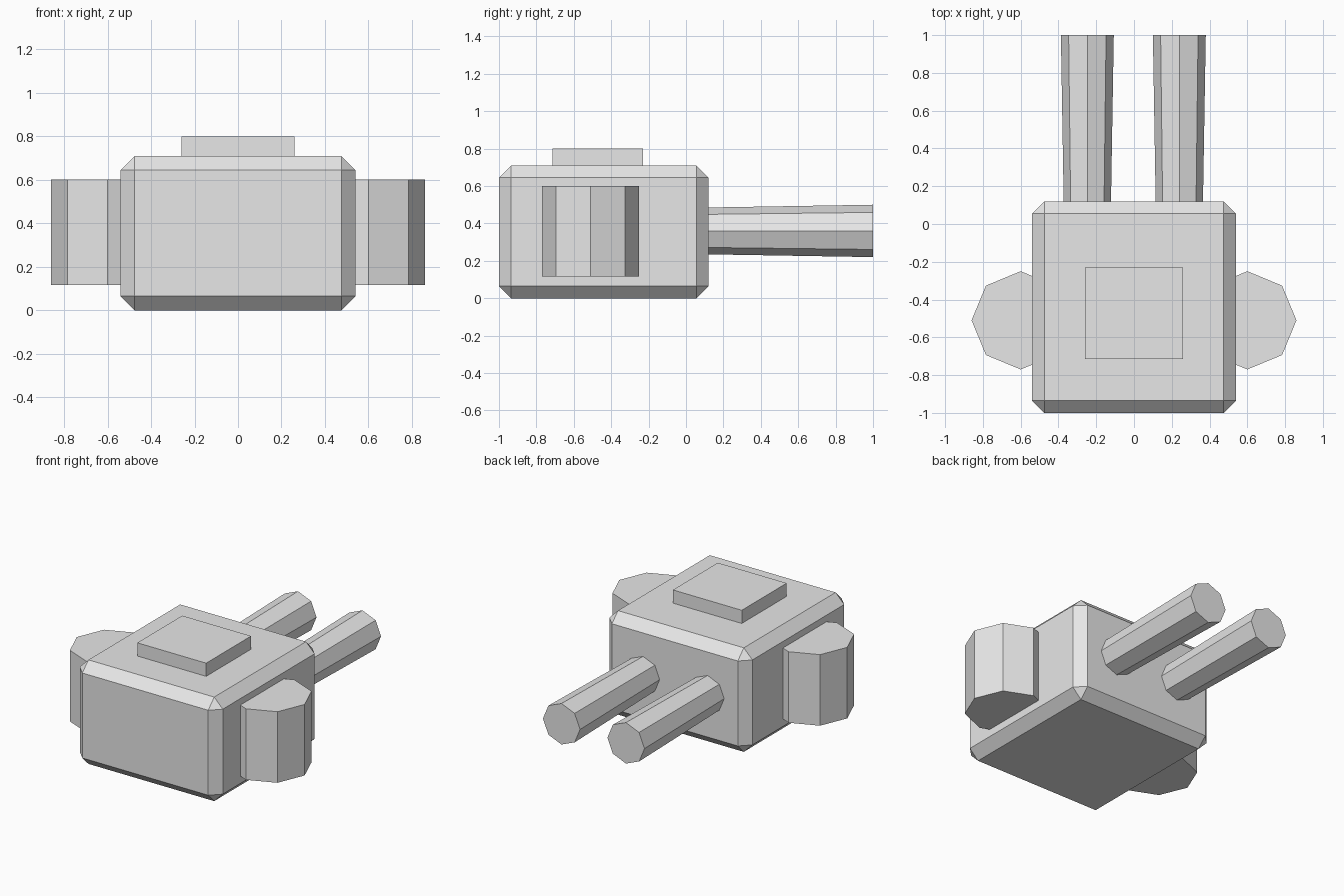
import bpy
from math import pi
from mathutils import Matrix, Vector

if "Cube" in bpy.data.objects:
    bpy.data.objects.remove(bpy.data.objects["Cube"], do_unlink=True)

grey = bpy.data.materials.new("light_grey")
grey.use_nodes = True
grey.diffuse_color = (0.8, 0.8, 0.8, 1)
grey.node_tree.nodes["Principled BSDF"].inputs["Base Color"].default_value = (0.8, 0.8, 0.8, 1)


def finish(name):
    obj = bpy.context.object
    obj.name = obj.data.name = name
    obj.data.materials.append(grey)
    return obj


def box(name, low, high):
    low, high = Vector(low), Vector(high)
    bpy.ops.mesh.primitive_cube_add(size=1, location=(low + high) / 2)
    obj = finish(name)
    obj.data.transform(Matrix.Diagonal((*(high - low), 1)))
    return obj


# Chamfered main body
body = box("body", (-0.54, -1, 0), (0.54, 0.12, 0.71))
chamfer = body.modifiers.new("chamfer", "BEVEL")
chamfer.width = 0.065
chamfer.segments = 1

# Raised plate on the roof
box("top_plate", (-0.26, -0.715, 0.69), (0.26, -0.23, 0.8))

for side, sign, barrel_x in (("left", 1, 0.24), ("right", -1, -0.247)):
    # Octagonal side drum, half sunk into the body
    bpy.ops.mesh.primitive_cylinder_add(vertices=8, radius=0.26, depth=0.485,
                                        location=(sign * 0.6, -0.51, 0.358))
    finish(side + "_drum")

    # Octagonal barrel, widening towards the back
    bpy.ops.mesh.primitive_cone_add(vertices=8, radius1=0.14, radius2=0.124, depth=0.95,
                                    location=(barrel_x, 0.525, 0.36), rotation=(pi / 2, 0, 0))
    finish(side + "_barrel")
